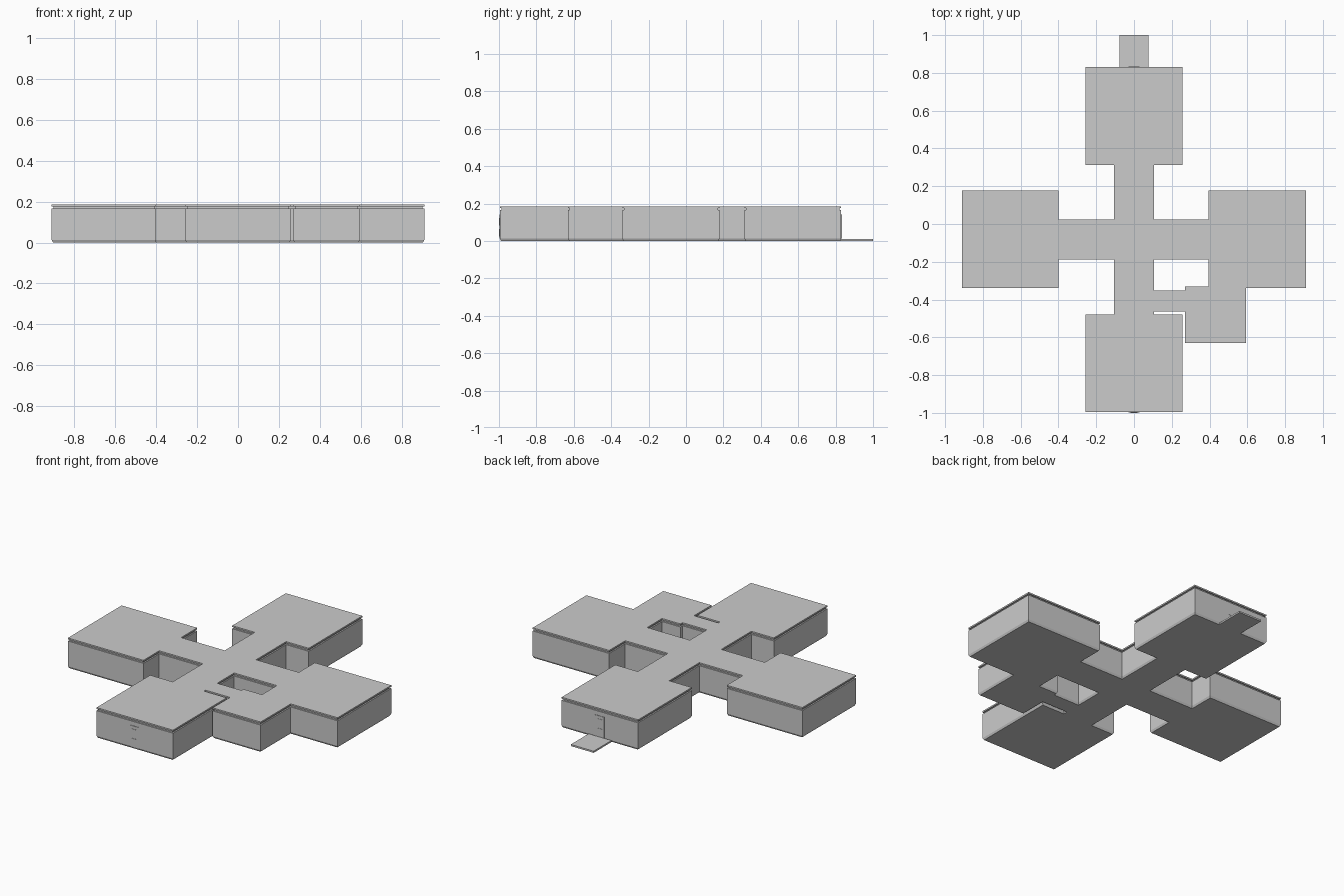
import bpy, bmesh
from mathutils import Vector

if "Cube" in bpy.data.objects:
    bpy.data.objects.remove(bpy.data.objects["Cube"])

grey = bpy.data.materials.new("light_grey")
grey.diffuse_color = (0.6, 0.6, 0.6, 1)
grey.use_nodes = True
grey.node_tree.nodes["Principled BSDF"].inputs["Base Color"].default_value = grey.diffuse_color

# Building footprint: outer wall anticlockwise, courtyard clockwise
OUTER = [(.258, .83), (-.258, .83), (-.258, .313), (-.106, .313), (-.106, .023),
         (-.4, .023), (-.4, .178), (-.91, .178), (-.91, -.34), (-.4, -.34),
         (-.4, -.188), (-.106, -.188), (-.106, -.478), (-.258, -.478),
         (-.258, -.995), (.258, -.995), (.258, -.478), (.106, -.478),
         (.106, -.463), (.27, -.463), (.27, -.63), (.594, -.63), (.594, -.34),
         (.91, -.34), (.91, .178), (.394, .178), (.394, .023), (.106, .023),
         (.106, .313), (.258, .313)]
COURT = [(.106, -.188), (.394, -.188), (.394, -.332), (.27, -.332),
         (.27, -.352), (.106, -.352)]


def inset(loop, d):
    """Move a right-angled outline towards the solid side by d."""
    pts = [Vector(p) for p in loop]
    out = []
    for i, p in enumerate(pts):
        a = (p - pts[i - 1]).normalized()
        b = (pts[(i + 1) % len(pts)] - p).normalized()
        out.append(p + d * Vector((-a.y - b.y, a.x + b.x)))
    return out


def finish(name, bm):
    bmesh.ops.recalc_face_normals(bm, faces=bm.faces)
    me = bpy.data.meshes.new(name)
    bm.to_mesh(me)
    bm.free()
    me.materials.append(grey)
    ob = bpy.data.objects.new(name, me)
    bpy.context.collection.objects.link(ob)


def storey(name, levels):
    """Stack the footprint through (height, inset) levels and cap both ends."""
    bm = bmesh.new()
    ends = [[], []]
    for loop in (OUTER, COURT):
        n = len(loop)
        rings = [[bm.verts.new((p.x, p.y, z)) for p in inset(loop, d)] for z, d in levels]
        for lo, hi in zip(rings, rings[1:]):
            for i in range(n):
                j = (i + 1) % n
                bm.faces.new((lo[i], lo[j], hi[j], hi[i]))
        for k, ring in enumerate((rings[0], rings[-1])):
            ends[k] += [bm.edges.get((ring[i], ring[(i + 1) % n])) for i in range(n)]
    for edges, nz in zip(ends, (-1, 1)):
        bmesh.ops.triangle_fill(bm, edges=edges, use_beauty=True, normal=(0, 0, nz))
    finish(name, bm)


def box(name, x0, x1, y0, y1, z0, z1):
    bm = bmesh.new()
    bmesh.ops.create_cube(bm, size=1)
    for v in bm.verts:
        v.co = ((x0 + x1) / 2 + v.co.x * (x1 - x0),
                (y0 + y1) / 2 + v.co.y * (y1 - y0),
                (z0 + z1) / 2 + v.co.z * (z1 - z0))
    finish(name, bm)


# Walls with a chamfered foot, a recessed band, and the flat roof
storey("walls", [(0, .006), (.012, 0), (.166, 0)])
storey("recessed_band", [(.166, .008), (.176, .008)])
storey("roof", [(.176, 0), (.185, 0)])

# Entrance step at the back
box("entrance_step", -.077, .077, .82, 1.0, 0, .01)

# Matching doors on the front and back, each with two raised panels
for side, y, s in (("front", -.995, -1), ("back", .83, 1)):
    def plate(name, x, z0, z1, depth):
        ya, yb = sorted((y - s * .002, y + s * depth))
        box(name, -x, x, ya, yb, z0, z1)
    plate(side + "_door", .03, .012, .14, .003)
    plate(side + "_door_upper_panel", .018, .083, .122, .005)
    plate(side + "_door_lower_panel", .018, .025, .064, .005)
